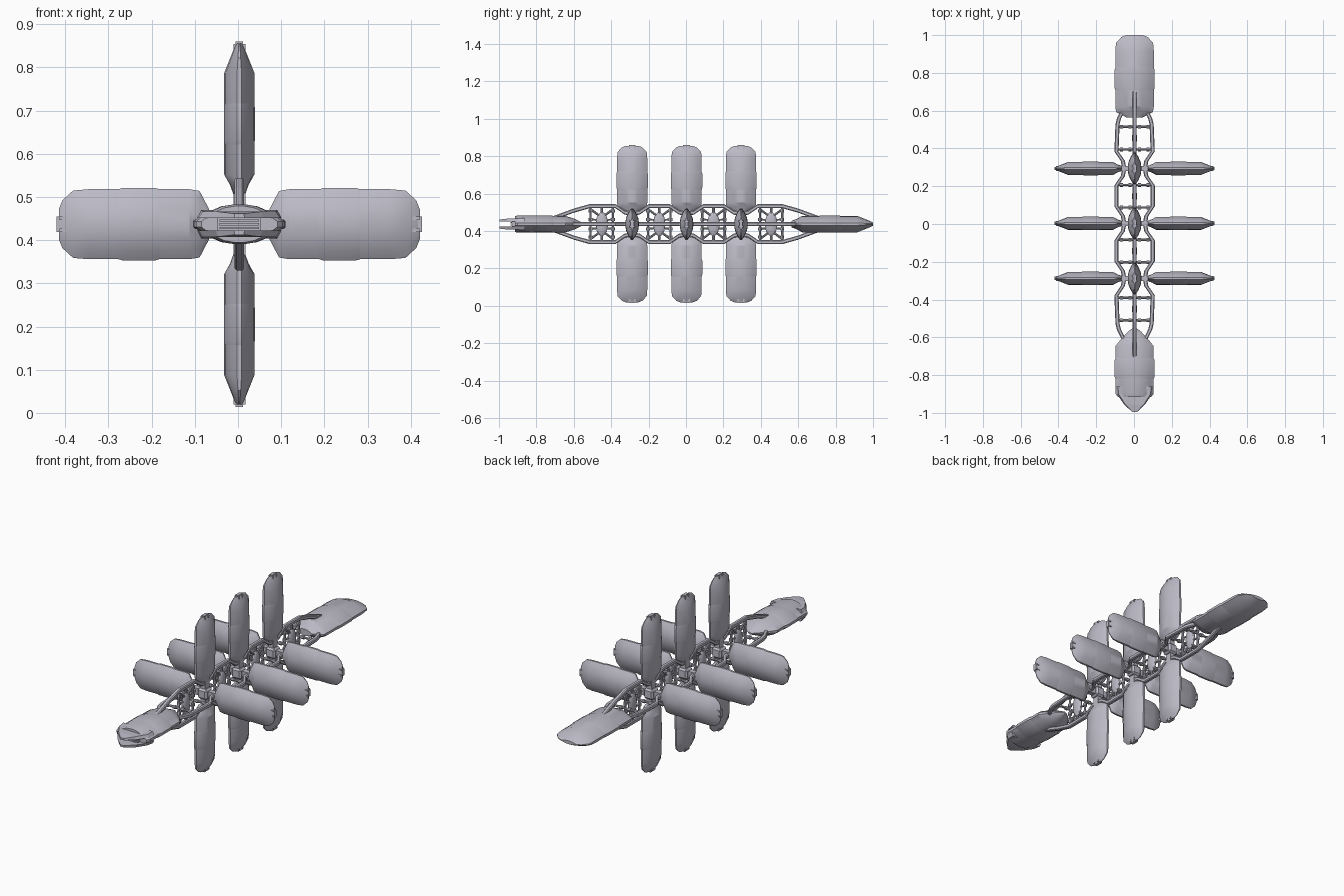
import bpy, bmesh, math
from mathutils import Vector

if "Cube" in bpy.data.objects:
    bpy.data.objects.remove(bpy.data.objects["Cube"])

hull = bpy.data.materials.new("pale_lavender_grey")
hull.use_nodes = True
COLOUR = (0.50, 0.49, 0.56, 1)
hull.diffuse_color = COLOUR
hull.node_tree.nodes["Principled BSDF"].inputs["Base Color"].default_value = COLOUR

CENTRE = Vector((0.003, 0.0, 0.437))
X, Y, Z = Vector((1, 0, 0)), Vector((0, 1, 0)), Vector((0, 0, 1))
HUBS = (-0.288, 0.003, 0.294)
BAYS = (-0.45, -0.143, 0.147, 0.455)


def finish(name, bm, smooth=False):
    bmesh.ops.recalc_face_normals(bm, faces=bm.faces)
    mesh = bpy.data.meshes.new(name)
    bm.to_mesh(mesh)
    bm.free()
    mesh.materials.append(hull)
    obj = bpy.data.objects.new(name, mesh)
    bpy.context.collection.objects.link(obj)
    if smooth:
        bpy.ops.object.select_all(action="DESELECT")
        obj.select_set(True)
        bpy.context.view_layer.objects.active = obj
        bpy.ops.object.shade_smooth_by_angle(angle=math.radians(24))
    return obj


def skin(bm, rings):
    """Bridge rings of points and close both ends."""
    loops = [[bm.verts.new(p) for p in ring] for ring in rings]
    n = len(loops[0])
    for a, b in zip(loops, loops[1:]):
        for i in range(n):
            j = (i + 1) % n
            bm.faces.new((a[i], a[j], b[j], b[i]))
    bm.faces.new(loops[0])
    bm.faces.new(loops[-1])


# Lens cross-section in units of half width and half thickness
QUARTER = [(1, 0.15), (0.75, 0.55), (0.4, 0.9), (0.12, 1)]
UPPER = QUARTER + [(-w, t) for w, t in reversed(QUARTER)]
LENS = UPPER + [(w, -t) for w, t in reversed(UPPER)]


def lens_hull(bm, stations, out, wide, thick, origin):
    skin(bm, [[origin + out * r + wide * (w * u) + thick * (t * v) for u, v in LENS]
              for r, w, t in stations])


def block(bm, centre, out, wide, thick, size):
    r, w, t = size
    skin(bm, [[centre + out * (s * r) + wide * (a * w) + thick * (b * t)
               for a, b in ((1, 1), (-1, 1), (-1, -1), (1, -1))] for s in (-1, 1)])


def rod(bm, start, end, radius):
    axis = (end - start).normalized()
    side = axis.cross(X if abs(axis.x) < 0.9 else Y).normalized()
    up = axis.cross(side)
    skin(bm, [[p + (side * math.cos(k * math.pi / 4) + up * math.sin(k * math.pi / 4)) * radius
               for k in range(8)] for p in (start, end)])


# Flattened pods, four around each hub
POD = [(0.07, 0.035, 0.014), (0.092, 0.077, 0.022), (0.115, 0.081, 0.035), (0.35, 0.081, 0.035),
       (0.385, 0.078, 0.021), (0.41, 0.055, 0.011), (0.418, 0.035, 0.007)]
BAND = [(0.185, 0.081, 0.035), (0.195, 0.084, 0.036), (0.27, 0.084, 0.036), (0.28, 0.081, 0.035)]
DIRECTIONS = {"left": (X, Z, Y), "right": (-X, Z, Y), "upper": (Z, Y, X), "lower": (-Z, Y, X)}

for index, y in enumerate(HUBS):
    hub = CENTRE + Y * y
    for side, axes in DIRECTIONS.items():
        out, wide, thick = axes
        bm = bmesh.new()
        lens_hull(bm, POD, *axes, hub)
        lens_hull(bm, BAND, *axes, hub)
        finish(f"{side}_pod_{index + 1}", bm, True)
        # Docking clip at the tip and neck at the root
        bm = bmesh.new()
        block(bm, hub + out * 0.416, *axes, (0.007, 0.018, 0.009))
        for s in (-1, 1):
            block(bm, hub + out * 0.403 + wide * (s * 0.014), *axes, (0.014, 0.004, 0.014))
        block(bm, hub + out * 0.055, *axes, (0.035, 0.018, 0.014))
        finish(f"{side}_pod_fittings_{index + 1}", bm)
    bm = bmesh.new()
    block(bm, hub, Y, X, Z, (0.028, 0.028, 0.028))
    bmesh.ops.bevel(bm, geom=bm.edges[:], offset=0.009, segments=1, affect="EDGES")
    finish(f"hub_core_{index + 1}", bm)

# Rear module: the pod form, enlarged
GROW = 1.26
bm = bmesh.new()
for shape in (POD, BAND):
    lens_hull(bm, [(0.565 + (r - 0.07) * 1.25, w * GROW, t * GROW) for r, w, t in shape],
              Y, X, Z, CENTRE)
finish("rear_module", bm, True)

# Front module, pointed toward the truss
FRONT = [(0.55, 0.008, 0.006), (0.57, 0.035, 0.016), (0.6, 0.064, 0.03), (0.645, 0.1, 0.044),
         (0.9, 0.1, 0.046), (0.915, 0.088, 0.042)]
bm = bmesh.new()
lens_hull(bm, FRONT, -Y, X, Z, CENTRE)
lens_hull(bm, [(0.71, 0.1, 0.044), (0.72, 0.105, 0.046), (0.81, 0.105, 0.046), (0.82, 0.1, 0.044)],
          -Y, X, Z, CENTRE)
finish("front_module", bm, True)

# Upper and lower nose jaws with an open slot between them
HALF = [(0.098, 0.86), (0.094, 0.9), (0.055, 0.955), (0.012, 0.996)]
OUTLINE = HALF + [(-x, y) for x, y in reversed(HALF)]
for name, s in (("upper", 1), ("lower", -1)):
    bm = bmesh.new()
    rings = []
    for outer in (0, 1):
        ring = []
        for x, y in OUTLINE:
            crown = 0.05 - 0.22 * max(0, y - 0.88)
            z = crown - 0.3 * max(0, abs(x) - 0.04) if outer else 0.014
            ring.append(CENTRE + X * x * (0.9 if outer else 1) - Y * y + Z * (s * z))
        rings.append(ring)
    skin(bm, rings)
    bmesh.ops.triangulate(bm, faces=[f for f in bm.faces if len(f.verts) > 4])
    finish(f"{name}_nose_jaw", bm)

bm = bmesh.new()
block(bm, CENTRE - Y * 0.91, Y, X, Z, (0.02, 0.05, 0.015))
for z in (-0.009, 0, 0.009):
    block(bm, CENTRE - Y * 0.932 + Z * z, Y, X, Z, (0.006, 0.046, 0.0025))
finish("nose_slats", bm)

# Four wavy rails, pinched inward at every hub
middle = []
for i, hub in enumerate(HUBS):
    middle += [(hub - 0.09, 0.096), (hub - 0.04, 0.062), (hub, 0.055), (hub + 0.04, 0.062),
               (hub + 0.09, 0.096)]
ENDS = {"vertical": [(0.515, 0.096), (0.6, 0.072), (0.72, 0.028)],
        "horizontal": [(0.53, 0.09), (0.56, 0.082), (0.605, 0.06)]}
for side, (out, wide, thick) in DIRECTIONS.items():
    tail = ENDS["vertical" if out.z else "horizontal"]
    path = [(-y, r) for y, r in reversed(tail)] + middle + tail
    cross = Y.cross(out)
    bm = bmesh.new()
    skin(bm, [[CENTRE + Y * y + out * (r + a * 0.011) + cross * (b * 0.011)
               for a, b in ((1, 0.6), (0.6, 1), (-0.6, 1), (-1, 0.6),
                            (-1, -0.6), (-0.6, -1), (0.6, -1), (1, -0.6))] for y, r in path])
    finish(f"{side}_rail", bm)

# Bay frames, collars and central tanks
for index, y in enumerate(BAYS):
    bay = CENTRE + Y * y
    bm = bmesh.new()
    for s in (-1, 1):
        frame = bay + Y * (s * 0.06)
        for axis in (X, Z):
            rod(bm, frame - axis * 0.092, frame + axis * 0.092, 0.006)
            for c in (-0.07, -0.025, 0.025, 0.07):
                rod(bm, frame + axis * (c - 0.008), frame + axis * (c + 0.008), 0.01)
        for t in (-1, 1):
            rod(bm, bay + Z * (t * 0.035), frame + Z * (t * 0.08), 0.006)
            rod(bm, bay + Z * (t * 0.02), frame + Z * (t * 0.025), 0.005)
    for t in (-1, 1):
        rod(bm, bay + Z * (t * 0.05), bay + Z * (t * 0.095), 0.007)
    finish(f"bay_frame_{index + 1}", bm)
    bm = bmesh.new()
    bmesh.ops.create_uvsphere(bm, u_segments=16, v_segments=10, radius=1)
    for v in bm.verts:
        v.co = bay + Vector((v.co.x * 0.014, v.co.y * 0.033, v.co.z * 0.064))
    finish(f"bay_tank_{index + 1}", bm, True)
